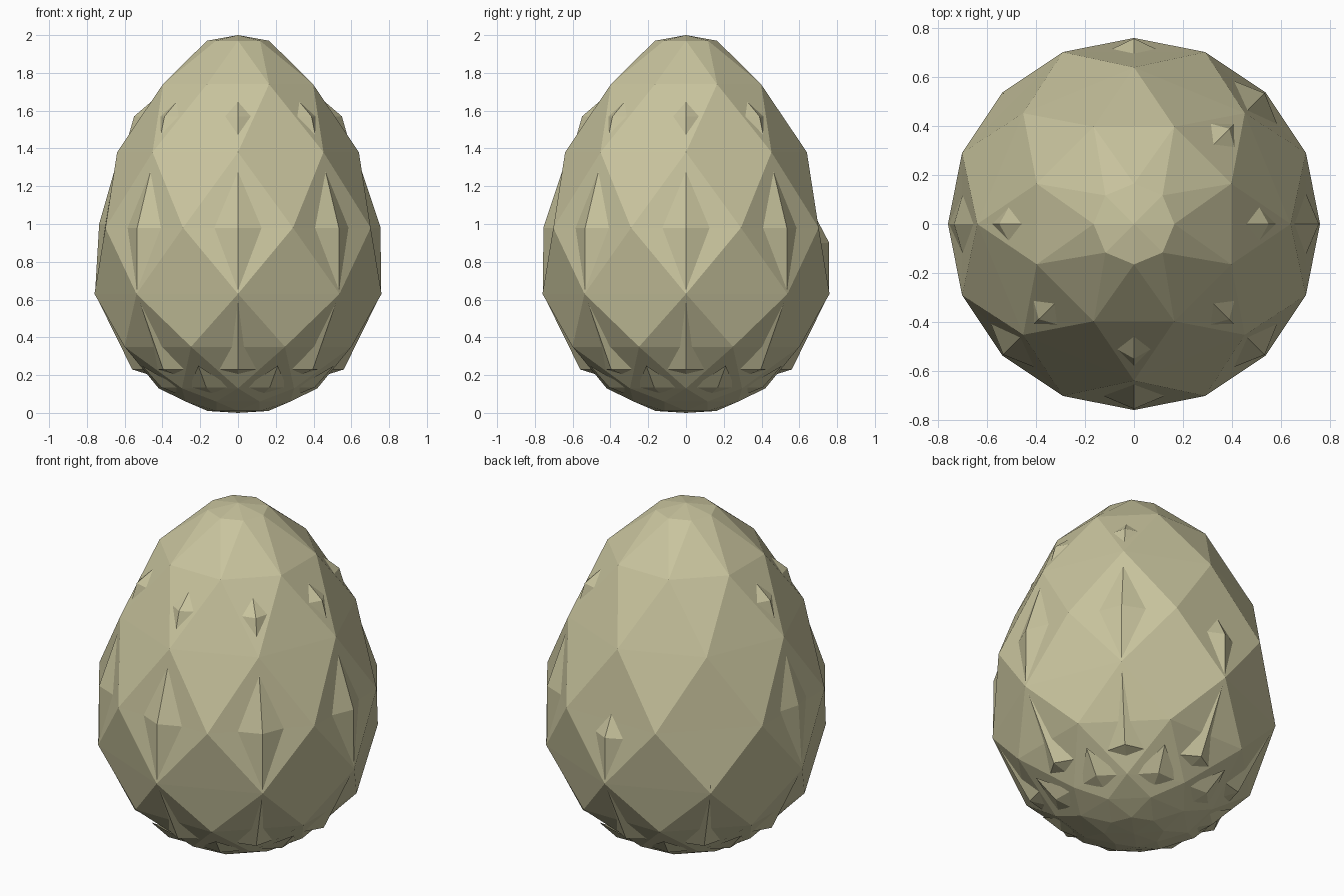
import bpy, bmesh
from math import sin, cos, pi, radians

if "Cube" in bpy.data.objects:
    bpy.data.objects.remove(bpy.data.objects["Cube"])

shell_mat = bpy.data.materials.new("shell")
shell_mat.diffuse_color = (0.58, 0.55, 0.34, 1)
shell_mat.use_nodes = True
shell_mat.node_tree.nodes["Principled BSDF"].inputs["Base Color"].default_value = shell_mat.diffuse_color


def make_object(name, bm):
    bmesh.ops.recalc_face_normals(bm, faces=bm.faces)
    mesh = bpy.data.meshes.new(name)
    bm.to_mesh(mesh)
    bm.free()
    mesh.materials.append(shell_mat)
    obj = bpy.data.objects.new(name, mesh)
    bpy.context.collection.objects.link(obj)
    return obj


def polar(r, deg, z, side=0.0):
    a = radians(deg)
    return (r * cos(a) - side * sin(a), r * sin(a) + side * cos(a), z)


# Faceted egg: eight-point rings, every other one turned by half a step
rings = [(0.16, 0.01), (0.30, 0.06), (0.42, 0.13), (0.65, 0.35), (0.76, 0.63),
         (0.76, 0.98), (0.64, 1.38), (0.43, 1.74), (0.165, 1.97)]
bm = bmesh.new()
grid = []
for k, (r, z) in enumerate(rings):
    turn = 22.5 * (k % 2)
    grid.append([bm.verts.new(polar(r, 45 * i + turn, z)) for i in range(8)])
for k in range(len(rings) - 1):
    low, high, odd = grid[k], grid[k + 1], k % 2
    for i in range(8):
        j = (i + 1) % 8
        if odd:
            bm.faces.new((low[i], low[j], high[j]))
            bm.faces.new((low[i], high[j], high[i]))
        else:
            bm.faces.new((low[i], low[j], high[i]))
            bm.faces.new((low[j], high[j], high[i]))
for ring, z in ((grid[0], 0.0), (grid[-1], 2.0)):
    pole = bm.verts.new((0, 0, z))
    for i in range(8):
        bm.faces.new((ring[i], ring[(i + 1) % 8], pole))
make_object("egg_shell", bm)


# Raised scale: four-sided wedge rising from the shell to one sharp point
def add_scale(bm, deg, bottom, apex, top, half, base_r):
    b = bm.verts.new(polar(bottom[0], deg, bottom[1]))
    t = bm.verts.new(polar(top[0], deg, top[1]))
    a = bm.verts.new(polar(apex[0], deg, apex[1]))
    left = bm.verts.new(polar(base_r, deg, apex[1], -half))
    right = bm.verts.new(polar(base_r, deg, apex[1], half))
    for f in ((b, right, a), (right, t, a), (t, left, a), (left, b, a)):
        bm.faces.new(f)
    bm.faces.new((b, left, t, right))


# Middle ridges, fading out towards the back left
bm = bmesh.new()
for deg in (-135, -90, -45, 0, 45):
    add_scale(bm, deg, (0.757, 0.63), (0.755, 0.98), (0.655, 1.28), 0.13, 0.70)
add_scale(bm, 180, (0.757, 0.63), (0.735, 1.0), (0.655, 1.28), 0.12, 0.70)
add_scale(bm, 90, (0.757, 0.63), (0.758, 0.90), (0.69, 1.03), 0.10, 0.71)
add_scale(bm, 135, (0.757, 0.63), (0.755, 0.67), (0.73, 0.75), 0.03, 0.745)
make_object("middle_ridges", bm)

# Upper spikes on the front and right
bm = bmesh.new()
for deg in (180, -135, -90, -45, 0, 45):
    add_scale(bm, deg, (0.59, 1.43), (0.55, 1.57), (0.445, 1.66), 0.08, 0.505)
make_object("upper_spikes", bm)

# Lower ridges with an underside ledge, then a small step ring
bm = bmesh.new()
for i in range(8):
    add_scale(bm, 45 * i, (0.48, 0.205), (0.56, 0.23), (0.757, 0.63), 0.11, 0.495)
    add_scale(bm, 45 * i + 22.5, (0.36, 0.105), (0.44, 0.135), (0.55, 0.25), 0.12, 0.385)
make_object("lower_ridges", bm)
